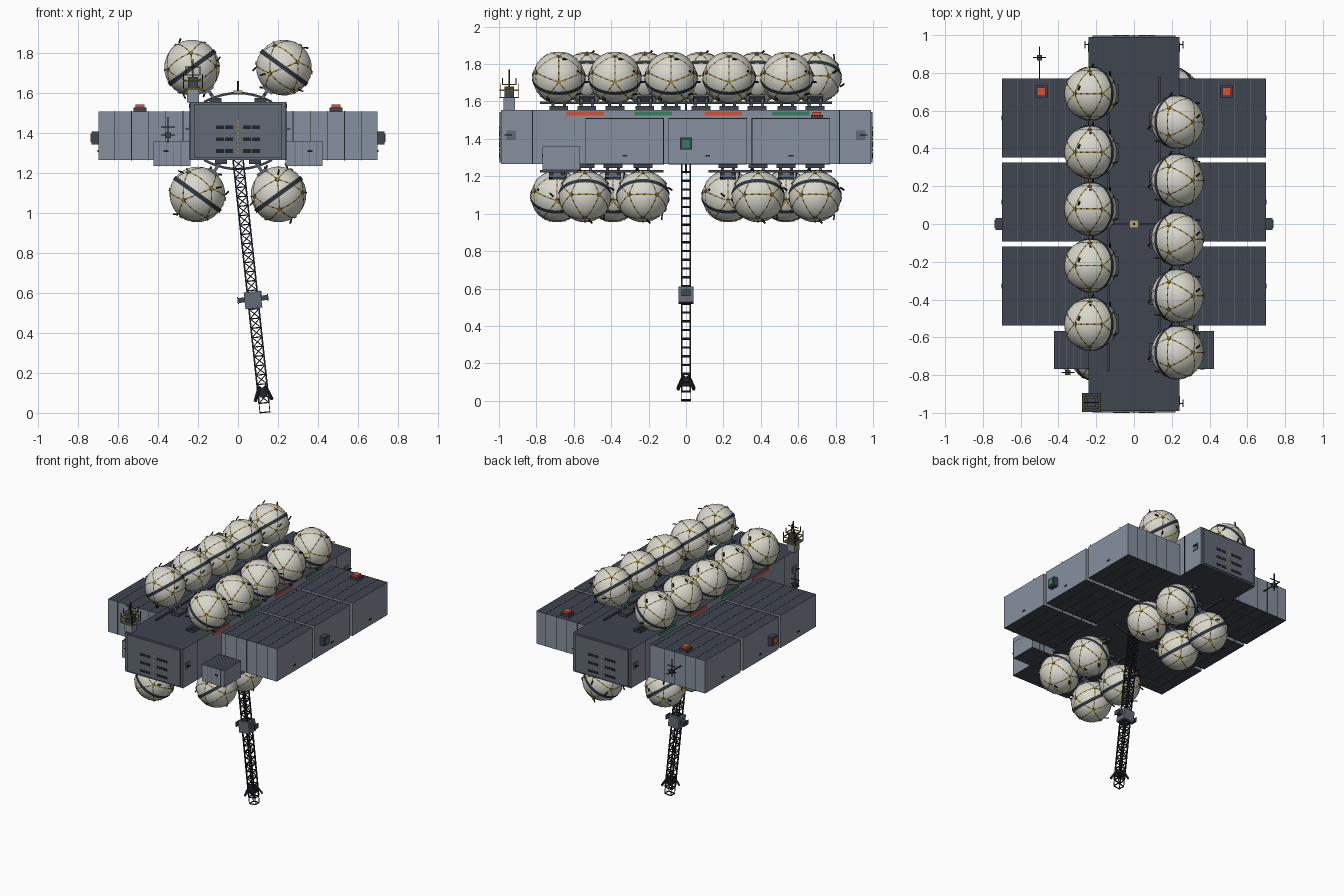
import bpy, bmesh, math, random
from mathutils import Vector, Matrix

random.seed(4)
if "Cube" in bpy.data.objects:
    bpy.data.objects.remove(bpy.data.objects["Cube"])

COLOURS = {
    "light grey": (0.24, 0.28, 0.34), "mid grey": (0.125, 0.145, 0.18),
    "dark slate": (0.05, 0.058, 0.078), "black metal": (0.015, 0.017, 0.021),
    "tank white": (0.68, 0.68, 0.61), "belt navy": (0.03, 0.036, 0.052),
    "warning yellow": (0.33, 0.24, 0.025), "tan": (0.45, 0.39, 0.2),
    "signal red": (0.7, 0.08, 0.04), "signal green": (0.035, 0.22, 0.12),
}
MATS = {}
for label, rgb in COLOURS.items():
    m = bpy.data.materials.new(label)
    m.use_nodes = True
    m.diffuse_color = (*rgb, 1)
    m.node_tree.nodes["Principled BSDF"].inputs["Base Color"].default_value = (*rgb, 1)
    MATS[label] = m


class Part:
    """Collects boxes, beams and ribbons into one named object."""

    def __init__(self, name):
        self.name, self.bm, self.used = name, bmesh.new(), []

    def slot(self, colour):
        if colour not in self.used:
            self.used.append(colour)
        return self.used.index(colour)

    def box(self, centre, size, colour, rot=None, top=None, ends=None):
        mat = Matrix.Translation(centre) @ (rot or Matrix()) @ Matrix.Diagonal((*size, 1))
        verts = bmesh.ops.create_cube(self.bm, size=1, matrix=mat)["verts"]
        for f in {f for v in verts for f in v.link_faces}:
            f.normal_update()
            f.material_index = self.slot(colour)
            if top and abs(f.normal.z) > 0.9:
                f.material_index = self.slot(top)
            if ends and abs(f.normal.y) > 0.9:
                f.material_index = self.slot(ends)

    def beam(self, a, b, w, colour):
        a, b = Vector(a), Vector(b)
        d = b - a
        rot = d.to_track_quat("Z", "Y").to_matrix().to_4x4()
        self.box((a + b) / 2, (w, w, d.length), colour, rot)

    def quad(self, pts, colour):
        f = self.bm.faces.new([self.bm.verts.new(p) for p in pts])
        f.material_index = self.slot(colour)

    def done(self):
        me = bpy.data.meshes.new(self.name)
        self.bm.to_mesh(me)
        self.bm.free()
        for c in self.used:
            me.materials.append(MATS[c])
        ob = bpy.data.objects.new(self.name, me)
        bpy.context.collection.objects.link(ob)
        return ob


# Central hull with vents, seams and signal stripes
hull = Part("hull")
hull.box((0, 0, 1.41), (0.48, 1.98, 0.29), "light grey", top="dark slate", ends="mid grey")
for e in (-1, 1):
    hull.box((0, e * 0.992, 1.41), (0.44, 0.012, 0.27), "mid grey")
    for z in (1.31, 1.37, 1.43):
        for x in (-0.09, -0.045, 0.045, 0.09):
            hull.box((x, e * 0.998, z), (0.04, 0.004, 0.018), "black metal")
    for k in range(9):
        hull.box((0, e * 0.998, 1.3 + k * 0.02), (0.008, 0.004, 0.012), "warning yellow")
    for s in (-1, 1):
        hull.box((s * 0.241, e * 0.935, 1.42), (0.006, 0.05, 0.05), "mid grey")
        hull.box((s * 0.241, e * 0.82, 1.41), (0.004, 0.005, 0.29), "black metal")
        hull.beam((s * 0.24, e * 0.95, 1.42), (s * 0.26, e * 0.95, 1.42), 0.005, "black metal")
        hull.beam((s * 0.26, e * 0.93, 1.42), (s * 0.26, e * 0.97, 1.42), 0.005, "black metal")
for s in (-1, 1):
    for y, c in ((-0.54, "signal red"), (-0.175, "signal green"),
                 (0.2, "signal red"), (0.56, "signal green")):
        hull.box((s * 0.241, y, 1.536), (0.006, 0.2, 0.02), c)
hull.done()

# Cargo modules in three bays on each side
bays = Part("cargo_modules")
for s in (-1, 1):
    for y in (-0.328, 0.116, 0.561):
        bays.box((s * 0.469, y, 1.387), (0.458, 0.418, 0.244), "light grey", top="dark slate")
        bays.box((s * 0.7, y, 1.31), (0.004, 0.025, 0.01), "black metal")
        for k in range(5):
            x = s * (0.275 + k * 0.086)
            bays.box((x, y, 1.387), (0.003, 0.42, 0.247), "black metal", top="mid grey")
    bays.box((s * 0.33, -0.667, 1.297), (0.185, 0.2, 0.125), "light grey", top="dark slate")
    for k in range(4):
        bays.box((s * (0.285 + k * 0.036), -0.667, 1.297), (0.003, 0.203, 0.127), "mid grey")
    bays.box((s * 0.36, -0.768, 1.31), (0.025, 0.004, 0.012), "black metal")
bays.done()

# Signal lamps on the modules
lamps = Part("signal_lamps")
for s, c in ((-1, "signal red"), (1, "signal green")):
    lamps.box((s * 0.716, 0, 1.375), (0.036, 0.062, 0.065), "dark slate")
    lamps.box((s * 0.735, 0, 1.375), (0.005, 0.04, 0.04), c)
    lamps.box((s * 0.49, 0.7, 1.518), (0.065, 0.065, 0.018), "dark slate")
    lamps.box((s * 0.49, 0.7, 1.535), (0.045, 0.045, 0.016), "signal red")
lamps.done()

# One spherical tank: shell, dashed geodesic straps, belt and fittings
R = 0.139
tank = Part("tank")
shell = bmesh.ops.create_icosphere(tank.bm, subdivisions=4, radius=R)["verts"]
for f in tank.bm.faces:
    f.material_index = tank.slot("tank white")
frame = bmesh.new()
bmesh.ops.create_icosphere(frame, subdivisions=1, radius=1)
N = 14
for e in frame.edges:
    a, b = (v.co.normalized() for v in e.verts)
    side = a.cross(b).normalized()
    pts = [a.lerp(b, i / N).normalized() * (R + 0.0025) for i in range(N + 1)]
    for i in range(N):
        p, q = pts[i], pts[i + 1]
        colour = "belt navy" if i % 3 == 1 else "warning yellow"
        tank.quad([p - side * 0.0034, q - side * 0.0034, q + side * 0.0034, p + side * 0.0034], colour)
for v in frame.verts:
    n = v.co.normalized()
    rot = n.to_track_quat("Z", "Y").to_matrix().to_4x4()
    tank.box(n * R, (0.016, 0.016, 0.012), "warning yellow", rot)
    t = n.orthogonal().normalized()
    if random.random() < 0.5:
        tank.beam(n * R + t * 0.03, n * (R + 0.012) + t * 0.055, 0.007, "black metal")
frame.free()
before = set(tank.bm.faces)
bmesh.ops.create_cone(tank.bm, cap_ends=False, segments=40, radius1=R + 0.004,
                      radius2=R + 0.004, depth=0.022)
for f in set(tank.bm.faces) - before:
    f.material_index = tank.slot("belt navy")
master = tank.done()
bpy.context.view_layer.objects.active = master
master.select_set(True)
bpy.ops.object.shade_smooth_by_angle(angle=math.radians(35))

# Tank rows and the cradles that hold them
cradles = Part("tank_cradles")
rows = [
    (1, 1, (-0.68, -0.38, -0.08, 0.23, 0.54)), (-1, 1, (-0.53, -0.22, 0.08, 0.38, 0.69)),
    (1, -1, (-0.54, -0.23, 0.385, 0.69)), (-1, -1, (-0.69, -0.39, 0.225, 0.535)),
]
first = True
for s, u, ys in rows:
    axis = Vector((s * 0.59, 0, u * 0.81)).normalized()
    cx, cz = (0.23, 1.727) if u > 0 else (0.203, 1.093)
    deck = 1.555 if u > 0 else 1.265
    for y in ys:
        c = Vector((s * cx, y, cz))
        ob = master if first else bpy.data.objects.new("tank", master.data)
        if not first:
            bpy.context.collection.objects.link(ob)
        first = False
        ob.matrix_world = Matrix.Translation(c) @ Vector((0, 0, 1)).rotation_difference(axis).to_matrix().to_4x4()
        foot = c - axis * R
        rot = axis.to_track_quat("Z", "Y").to_matrix().to_4x4()
        cradles.box(foot, (0.085, 0.06, 0.014), "mid grey", rot)
        cradles.box((foot.x - s * 0.035, y, deck + u * 0.008), (0.06, 0.1, 0.024), "dark slate")
        for dy in (-0.03, 0.03):
            cradles.beam((foot.x - s * 0.04, y + dy, deck), foot + Vector((0, dy, 0)), 0.016, "mid grey")
    for lo, hi in ([(-0.78, 0.78)] if u > 0 else [(-0.78, -0.12), (0.12, 0.78)]):
        cradles.beam((s * 0.135, lo, deck + u * 0.038), (s * 0.135, hi, deck + u * 0.038), 0.012, "dark slate")
    # Cross arch joining the two rows
    arc = [(s * 0.17 * t / 5, 0, deck + u * 0.045 * (1 - (t / 5) ** 2)) for t in range(6)]
    for p, q in zip(arc, arc[1:]):
        cradles.beam(p, q, 0.012, "dark slate")
cradles.box((0, 0, 1.605), (0.045, 0.04, 0.014), "tan")
cradles.beam((0, 0, 1.6), (0, 0, 1.66), 0.008, "black metal")
cradles.done()

# Hanging lattice boom, built straight down and then tilted
tip = Vector((0.135, 0, 0.003))
root = Vector((0, 0, 1.27))
L = (root - tip).length
boom = Part("lattice_boom")
corners = [(-0.025, -0.023), (0.025, -0.023), (0.025, 0.023), (-0.025, 0.023)]
BAYS = 27
for i in range(4):
    a, b = corners[i], corners[(i + 1) % 4]
    boom.beam((*a, 0), (*a, -L + 0.05), 0.008, "black metal")
    boom.beam((*a, -L + 0.05), (*a, -L), 0.004, "black metal")
    for k in range(BAYS + 1):
        z, z2 = -L * k / BAYS, -L * (k + 1) / BAYS
        boom.beam((*a, z), (*b, z), 0.006, "black metal")
        if k < BAYS - 1 and i % 2 == 0:
            p, q = (a, b) if k % 2 else (b, a)
            boom.beam((*p, z), (*q, z2), 0.005, "black metal")
    # Splayed feelers near the tip
    boom.beam((a[0] * 0.6, a[1] * 0.6, -L + 0.13), (a[0] * 1.7, a[1] * 1.9, -L + 0.06), 0.012, "black metal")
boom.box((0, 0, -L + 0.1), (0.04, 0.04, 0.05), "black metal")
boom.box((0, 0, -L + 0.565), (0.085, 0.08, 0.085), "mid grey")
for s in (-1, 1):
    boom.box((s * 0.055, 0, -L + 0.57), (0.035, 0.035, 0.025), "dark slate")
    boom.box((s * 0.075, 0, -L + 0.57), (0.005, 0.05, 0.035), "dark slate")
boom.box((0.044, 0, -L + 0.59), (0.004, 0.03, 0.03), "signal green")
ob = boom.done()
tilt = Vector((0, 0, -1)).rotation_difference((tip - root).normalized())
ob.matrix_world = Matrix.Translation(root) @ tilt.to_matrix().to_4x4()

# Observation tower on the front corner
tower = Part("watch_tower")
tx, ty = -0.225, -0.945
tower.box((tx, ty, 1.585), (0.06, 0.06, 0.065), "light grey")
tower.box((tx, ty, 1.65), (0.05, 0.05, 0.06), "dark slate")
for z, h in ((1.622, 0.048), (1.66, 0.048), (1.69, 0.035)):
    ring = [(tx + h * i, ty + h * j, z) for i, j in ((-1, -1), (1, -1), (1, 1), (-1, 1))]
    for i in range(4):
        tower.beam(ring[i], ring[(i + 1) % 4], 0.006, "warning yellow")
        tower.beam(ring[i], Vector(ring[i]) + Vector((0, 0, 0.035)), 0.005, "black metal")
tower.box((tx, ty, 1.621), (0.09, 0.09, 0.006), "dark slate")
tower.beam((tx, ty, 1.66), (tx, ty, 1.77), 0.006, "black metal")
tower.beam((tx - 0.04, ty, 1.73), (tx + 0.04, ty, 1.73), 0.005, "black metal")
tower.done()

# Sensor masts reaching out from the modules
sensors = Part("sensor_masts")
for x, y0, y1, z in ((-0.5, 0.77, 0.94, 1.42), (-0.35, -0.76, -0.8, 1.39)):
    ym = y0 + (y1 - y0) * 0.65
    sensors.beam((x, y0, z), (x, y1, z), 0.006, "black metal")
    sensors.box((x, ym, z), (0.028, 0.028, 0.028), "dark slate")
    sensors.beam((x, ym, z - 0.04), (x, ym, z + 0.09), 0.006, "black metal")
    for dz in (0, 0.04):
        sensors.beam((x - 0.035, ym, z + dz), (x + 0.035, ym, z + dz), 0.005, "black metal")
sensors.done()
